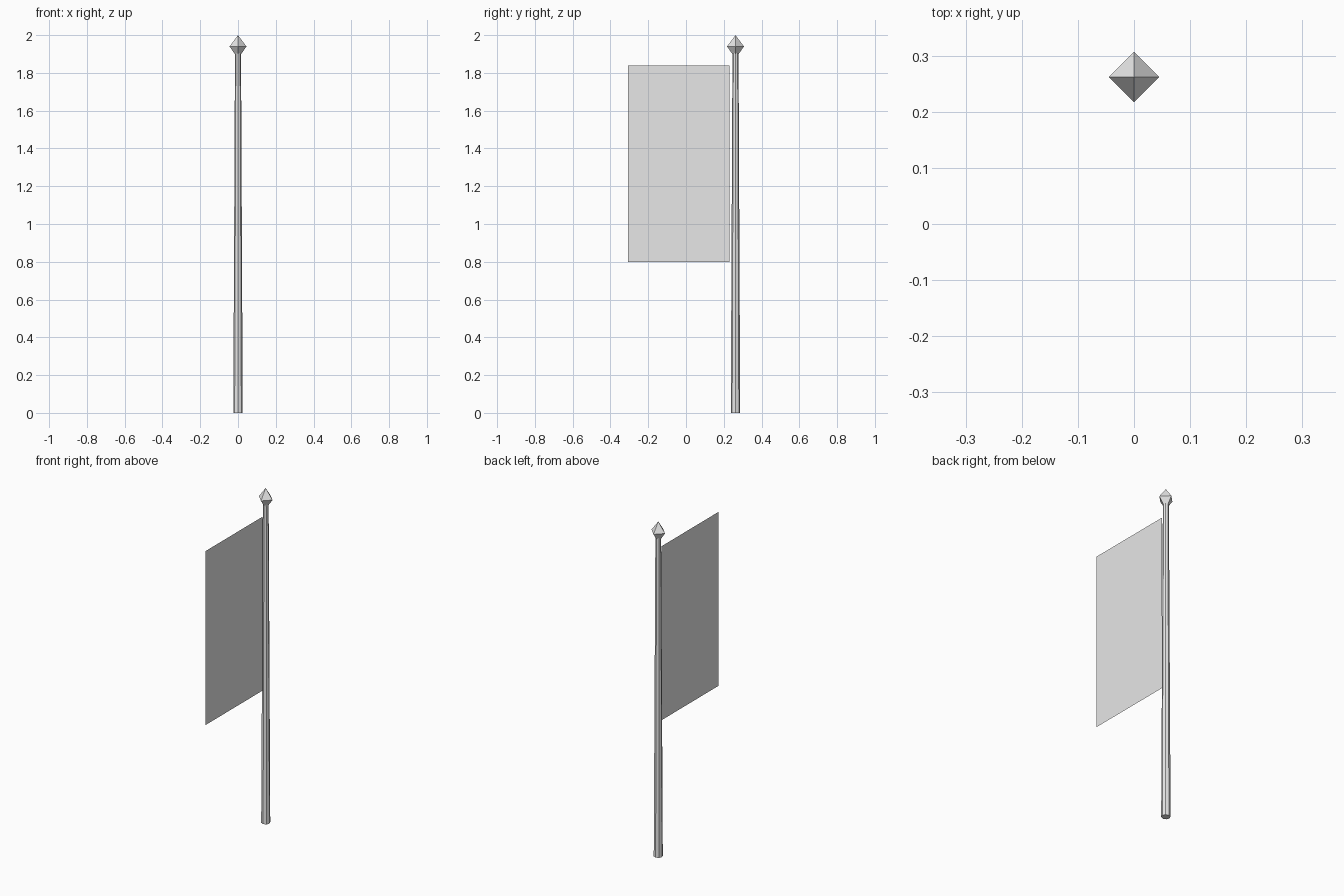
import bpy, bmesh
from math import radians
from mathutils import Matrix

if "Cube" in bpy.data.objects:
    bpy.data.objects.remove(bpy.data.objects["Cube"])

POLE_Y = 0.262

grey = bpy.data.materials.new("plain grey")
grey.diffuse_color = (0.8, 0.8, 0.8, 1)
grey.use_nodes = True
grey.node_tree.nodes["Principled BSDF"].inputs["Base Color"].default_value = grey.diffuse_color


def add_object(name, bm):
    mesh = bpy.data.meshes.new(name)
    bm.to_mesh(mesh)
    bm.free()
    mesh.materials.append(grey)
    obj = bpy.data.objects.new(name, mesh)
    bpy.context.collection.objects.link(obj)
    return obj


def add_cone(bm, sides, r1, r2, z1, z2, caps, turn=0):
    place = Matrix.Translation((0, POLE_Y, (z1 + z2) / 2)) @ Matrix.Rotation(radians(turn), 4, 'Z')
    bmesh.ops.create_cone(bm, cap_ends=caps, segments=sides, radius1=r1, radius2=r2,
                          depth=z2 - z1, matrix=place)


# Tapered octagonal pole
bm = bmesh.new()
add_cone(bm, 8, 0.025, 0.016, 0.0, 1.91, True)
add_object("pole", bm)

# Four-sided pointed finial, corners on the axes
bm = bmesh.new()
add_cone(bm, 4, 0.012, 0.045, 1.893, 1.94, False)
add_cone(bm, 4, 0.045, 0.0, 1.94, 2.0, False)
bmesh.ops.remove_doubles(bm, verts=bm.verts, dist=0.0005)
add_object("finial", bm)

# Banner: a single flat sheet in the plane x = 0
bm = bmesh.new()
corners = [(-0.307, 0.80), (0.231, 0.80), (0.231, 1.84), (-0.307, 1.84)]
bm.faces.new([bm.verts.new((0, y, z)) for y, z in corners])
add_object("banner", bm)
